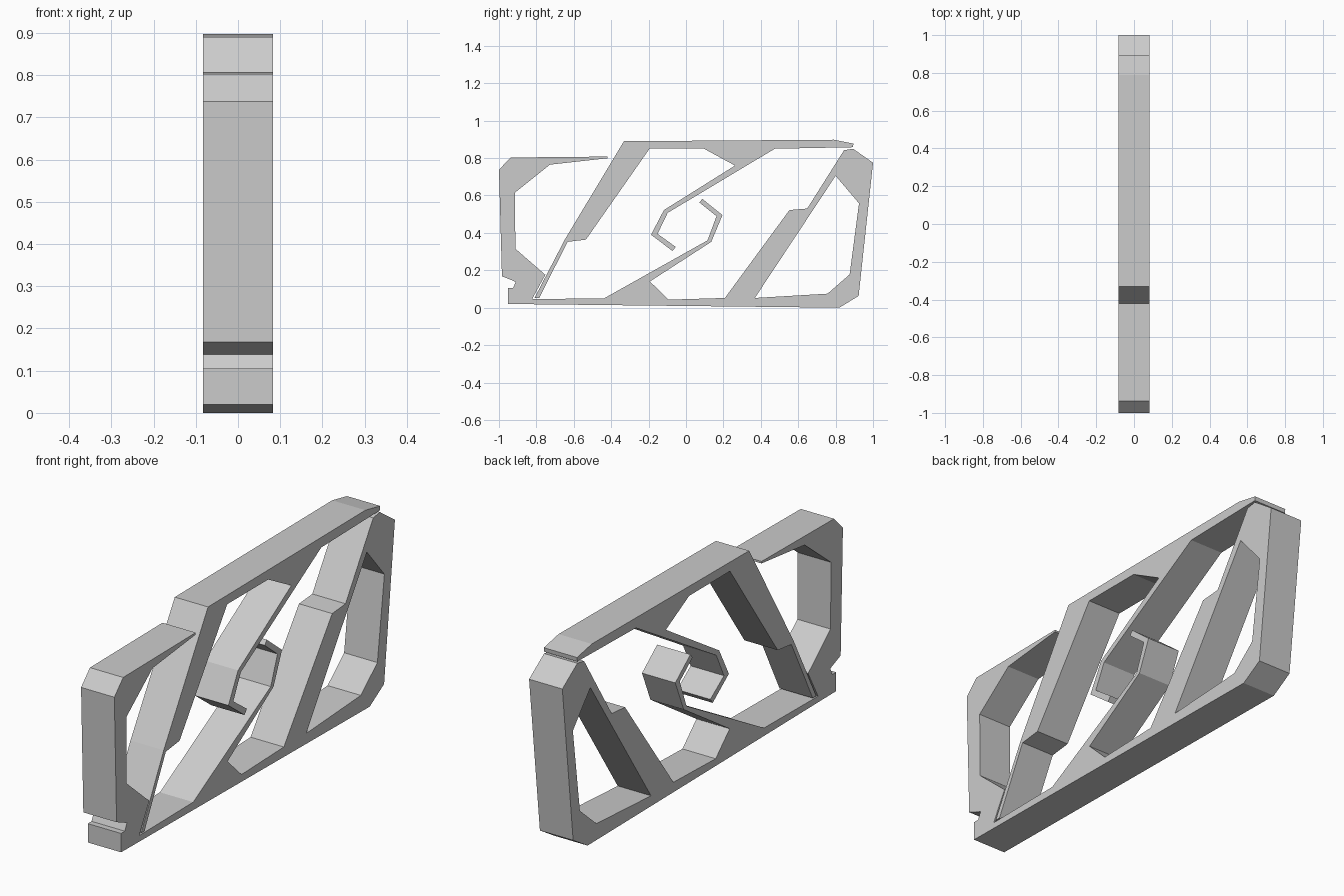
import bpy, math

if "Cube" in bpy.data.objects:
    bpy.data.objects.remove(bpy.data.objects["Cube"])

HALF_WIDTH = 0.083


def plate(name, *outlines):
    """Extrude flat (y, z) outlines along x; inner outlines become holes."""
    curve = bpy.data.curves.new(name, 'CURVE')
    curve.dimensions = '2D'
    curve.fill_mode = 'BOTH'
    curve.extrude = HALF_WIDTH
    for points in outlines:
        spline = curve.splines.new('POLY')
        spline.points.add(len(points) - 1)
        for p, (y, z) in zip(spline.points, points):
            p.co = (y, z, 0, 1)
        spline.use_cyclic_u = True
        spline.use_smooth = False
    obj = bpy.data.objects.new(name, curve)
    obj.rotation_euler = (math.pi / 2, 0, math.pi / 2)
    bpy.context.collection.objects.link(obj)
    bpy.ops.object.select_all(action='DESELECT')
    obj.select_set(True)
    bpy.context.view_layer.objects.active = obj
    bpy.ops.object.convert(target='MESH')
    return bpy.context.object


# Upper band: top rail, inward hook and diagonal leg
top_rail = [(-.332, .89), (.79, .898), (.895, .877), (.893, .858), (.475, .85)]
upper_hook = [(-.098, .507), (-.152, .395), (-.055, .325), (-.072, .303),
              (-.187, .39), (-.118, .522), (.262, .76), (.096, .85)]
left_diagonal = [(-.195, .85), (-.535, .364), (-.633, .352),
                 (-.785, .052), (-.81, .052), (-.648, .364)]
plate("upper_band", top_rail + upper_hook + left_diagonal)

# Lower band: left bracket, inward hook, right diagonal and base rail
left_bracket_inside = [(-.42, .808), (-.42, .799), (-.727, .765), (-.915, .615),
                       (-.912, .315), (-.752, .176), (-.823, .046)]
lower_hook = [(-.438, .05), (.115, .36), (.163, .489), (.072, .562), (.087, .582),
              (.195, .495), (.135, .352), (-.193, .14), (-.093, .043)]
right_diagonal = [(.208, .052), (.553, .522), (.648, .53), (.845, .842)]
right_end = [(.893, .85), (1, .775), (.923, .063), (.82, 0)]
left_bracket_outside = [(-.952, .02), (-.952, .105), (-.925, .105), (-.91, .138),
                        (-.984, .168), (-1, .738), (-.937, .803)]
right_window = [(.368, .052), (.8, .705), (.925, .558), (.875, .178), (.757, .075)]
plate("lower_band",
      left_bracket_inside + lower_hook + right_diagonal + right_end + left_bracket_outside,
      right_window)
